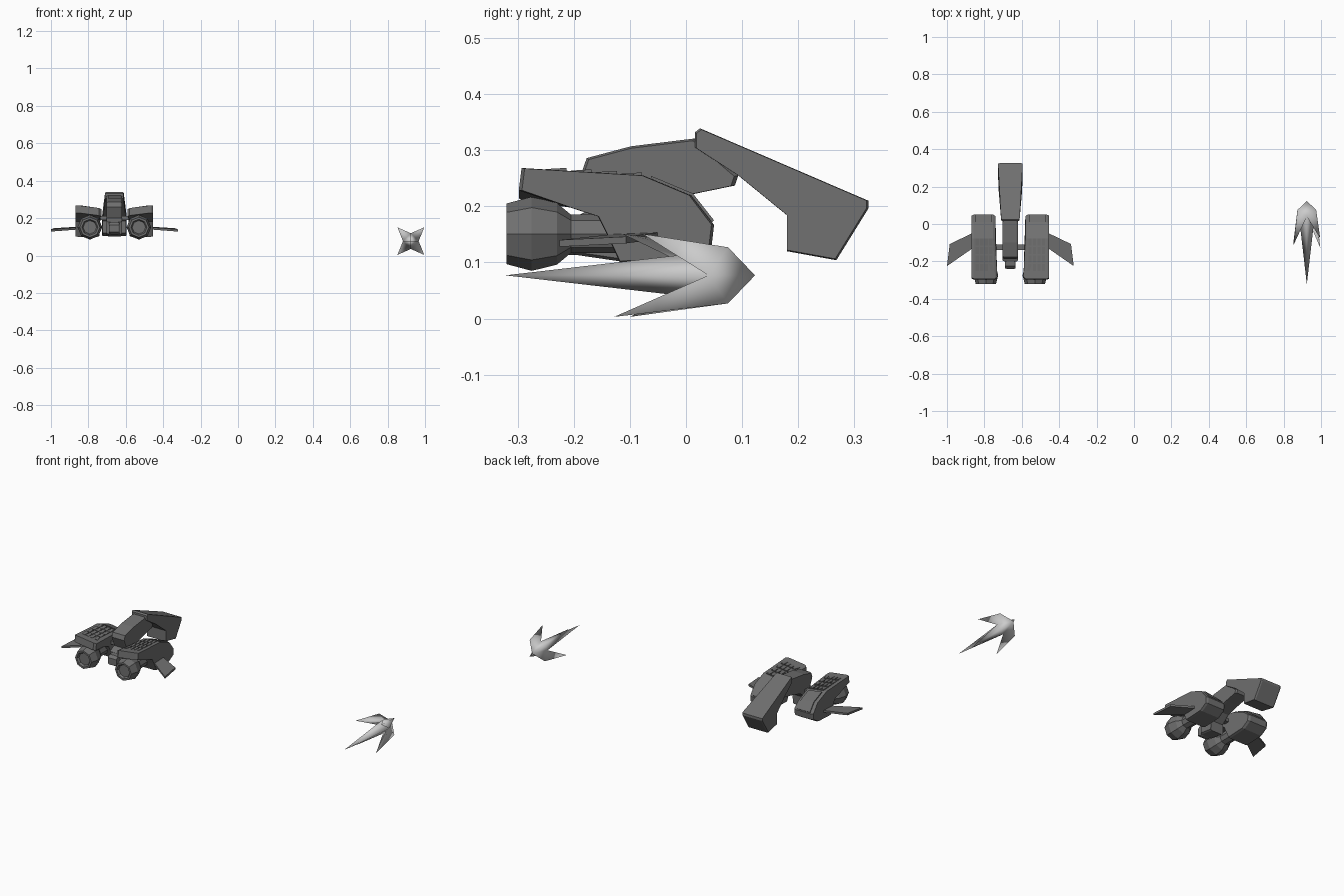
import bpy, bmesh, math

old = bpy.data.objects.get("Cube")
if old:
    bpy.data.objects.remove(old, do_unlink=True)

CX = -0.661  # centre line of the ship


def material(name, value):
    m = bpy.data.materials.new(name)
    m.use_nodes = True
    colour = (value, value, value, 1)
    m.diffuse_color = colour
    m.node_tree.nodes["Principled BSDF"].inputs["Base Color"].default_value = colour
    return m


HULL = material("dark grey hull", 0.16)
PALE = material("pale grey shell", 0.6)


def make(name, verts, faces, mat, smooth=False):
    mesh = bpy.data.meshes.new(name)
    mesh.from_pydata(verts, [], faces)
    bm = bmesh.new()
    bm.from_mesh(mesh)
    bmesh.ops.recalc_face_normals(bm, faces=bm.faces)
    for f in bm.faces:
        f.smooth = smooth
    bm.to_mesh(mesh)
    bm.free()
    mesh.materials.append(mat)
    ob = bpy.data.objects.new(name, mesh)
    bpy.context.collection.objects.link(ob)
    return ob


def loft(name, rings, mat=HULL):
    """Join equal rings of points with quads and cap both ends."""
    n = len(rings[0])
    verts = [p for ring in rings for p in ring]
    faces = [[r * n + i, r * n + (i + 1) % n, (r + 1) * n + (i + 1) % n, (r + 1) * n + i]
             for r in range(len(rings) - 1) for i in range(n)]
    faces += [list(range(n)), list(range((len(rings) - 1) * n, len(rings) * n))]
    return make(name, verts, faces, mat)


def prism(name, profile, slices, side=1, shape=lambda x, y, z: (x, y, z)):
    """Sweep a (y, z) profile across x; each slice is (x, scale about the middle)."""
    cy = sum(p[0] for p in profile) / len(profile)
    cz = sum(p[1] for p in profile) / len(profile)
    rings = []
    for x, k in slices:
        pts = [shape(x, cy + (y - cy) * k, cz + (z - cz) * k) for y, z in profile]
        rings.append([(CX + side * a, b, c) for a, b, c in pts])
    return loft(name, rings)


def lathe(name, x, z, stations, sides=8):
    rings = []
    for y, r in stations:
        angles = [math.tau * i / sides for i in range(sides)]
        rings.append([(x + r * math.cos(a), y, z + r * math.sin(a)) for a in angles])
    return loft(name, rings)


def slab(half, edge, k):
    return [(-half, k), (edge - half, 1), (half - edge, 1), (half, k)]


# Arched centre body
body = [(-0.186, 0.26), (-0.177, 0.286), (-0.098, 0.307), (0.016, 0.321), (0.093, 0.255),
        (0.087, 0.237), (0.009, 0.221), (-0.07, 0.2), (-0.115, 0.16), (-0.118, 0.102),
        (-0.2, 0.114), (-0.2, 0.18), (-0.16, 0.2)]
prism("centre_body", body, slab(0.041, 0.008, 0.96))

# Small nose under the front of the body
nose = [(-0.24, 0.125), (-0.24, 0.163), (-0.225, 0.178), (-0.18, 0.18), (-0.18, 0.113), (-0.22, 0.113)]
prism("nose", nose, slab(0.028, 0.008, 0.88))

# Tail hood, wider towards the back
tail = [(0.016, 0.332), (0.025, 0.339), (0.325, 0.21), (0.325, 0.196), (0.268, 0.104),
        (0.18, 0.12), (0.18, 0.184), (0.093, 0.255), (0.016, 0.305)]


def widen(x, y, z):
    return x * (0.72 + 0.28 * min(1, max(0, y) / 0.22)), y, z


prism("tail_hood", tail, slab(0.066, 0.008, 0.98), shape=widen)

# Cross bar joining the pods
bar = [(-0.14, 0.19), (-0.14, 0.21), (-0.11, 0.21), (-0.11, 0.19)]
prism("cross_bar", bar, [(-0.1, 1), (0.1, 1)])

pod = [(-0.298, 0.23), (-0.293, 0.27), (-0.077, 0.257), (0.009, 0.221), (0.05, 0.167),
       (0.046, 0.132), (0.0, 0.105), (-0.118, 0.1), (-0.141, 0.15), (-0.157, 0.182), (-0.207, 0.198)]
wing = [(0.195, -0.045, 0.148), (0.324, -0.107, 0.14), (0.339, -0.225, 0.134), (0.195, -0.125, 0.145)]


def lean(x, y, z):
    # The pod top dips towards the centre line, and its front flares inward
    dip = 0.14 * (0.207 - x) if z > 0.2 else 0
    flare = -0.01 if y < -0.22 and x < 0.12 else 0
    return x + flare, y, z - dip


for side, word in ((-1, "right"), (1, "left")):
    prism(word + "_pod", pod, [(0.08, 0.95), (0.092, 1), (0.195, 1), (0.207, 0.97)], side, lean)

    # Vent slats in rows along the pod top
    for row in range(4):
        for col in range(4):
            y = -0.25 + row * 0.045
            x = 0.096 + col * 0.024
            z = 0.27 - (y + 0.293) * 0.06
            slat = [(y, z - 0.01), (y, z + 0.002), (y + 0.037, z + 0.004), (y + 0.037, z - 0.01)]
            prism(word + "_vent_slat", slat, [(x, 1), (x + 0.018, 1)], side, lean)

    # Raised band over the back of the pod
    band = [(-0.062, 0.245), (-0.062, 0.257), (0.012, 0.226), (0.05, 0.175), (0.04, 0.165), (0.0, 0.215)]
    prism(word + "_pod_band", band, [(0.1, 1), (0.187, 1)], side, lean)

    # Eight-sided engine with a shallow recess in its front
    lathe(word + "_engine", CX + side * 0.131, 0.151,
          [(-0.308, 0.036), (-0.32, 0.043), (-0.32, 0.054), (-0.275, 0.066), (-0.23, 0.055),
           (-0.205, 0.034), (-0.11, 0.034)])

    # Swept, drooping wing
    rings = [[(CX + side * x, y, z + dz) for x, y, z in wing] for dz in (-0.006, 0.006)]
    loft(word + "_wing", rings)

# Separate four-pronged dart with a long centre spike
DX, DZ = 0.924, 0.077
verts = [(DX, 0.123, DZ), (DX, -0.322, DZ)]
prong_y = (-0.078, -0.114, -0.1, -0.128)
for i in range(4):
    a = math.tau * i / 4
    verts.append((DX + 0.042 * math.cos(a), 0.04, DZ + 0.042 * math.sin(a)))
for i in range(4):
    a = math.tau * (i + 0.5) / 4
    c, s = math.cos(a) * math.sqrt(2), math.sin(a) * math.sqrt(2)
    verts.append((DX + 0.05 * c, 0.075, DZ + 0.05 * s))
    verts.append((DX + 0.072 * c, prong_y[i], DZ + 0.074 * s))
faces = []
for i in range(4):
    a, b = 2 + i, 2 + (i + 1) % 4
    corner, tip = 6 + 2 * i, 7 + 2 * i
    faces += [(0, corner, a), (0, b, corner), (tip, a, corner), (tip, corner, b), (tip, b, a), (1, a, b)]
make("pronged_dart", verts, faces, PALE, smooth=True)
